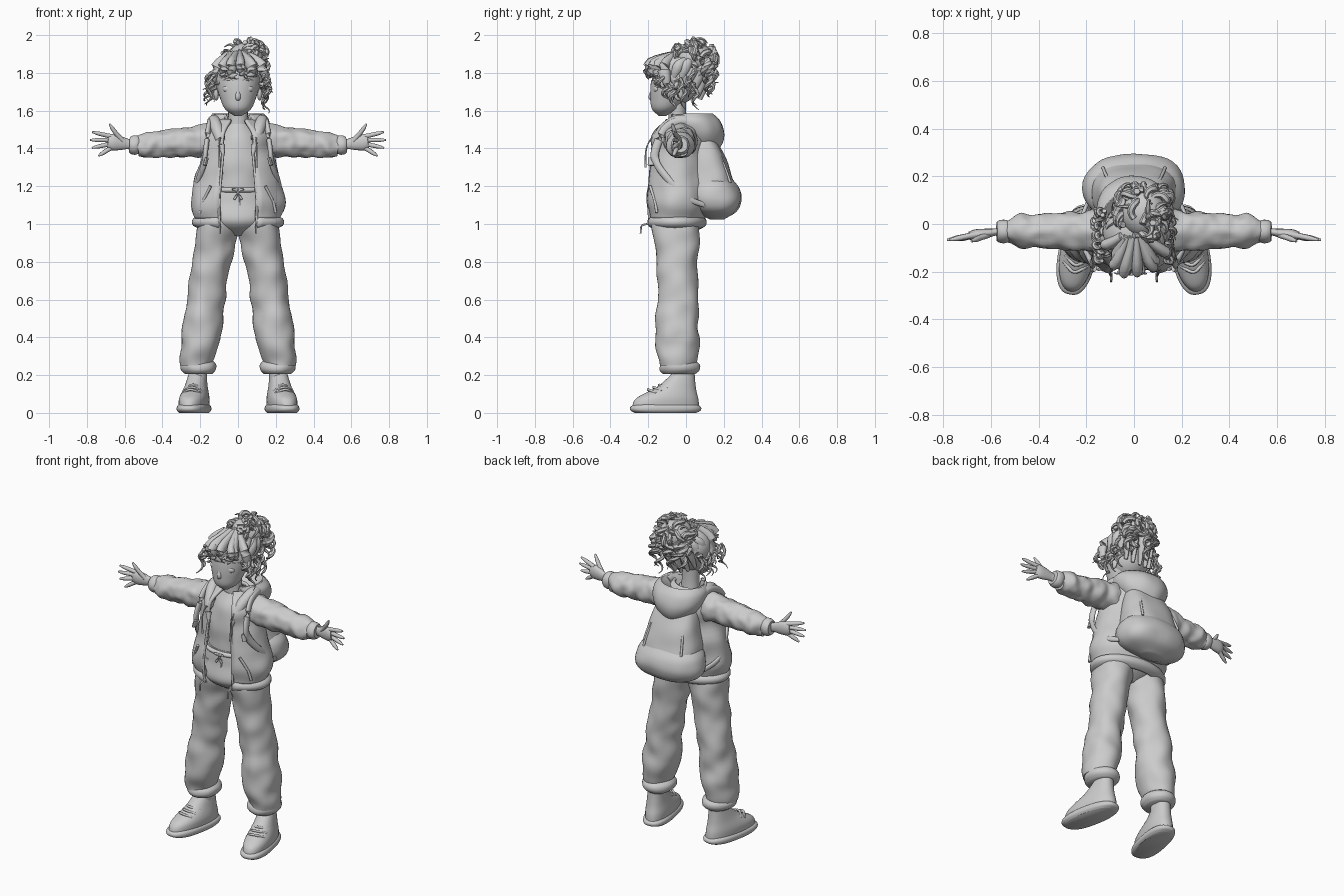
import bpy, bmesh, math, random
from math import sin, cos, pi, tau
from mathutils import Vector, Matrix, noise

random.seed(7)
cube = bpy.data.objects.get("Cube")
if cube:
    bpy.data.objects.remove(cube)

grey = (0.6, 0.6, 0.6, 1)
clay = bpy.data.materials.new("plain_grey")
clay.use_nodes = True
clay.diffuse_color = grey
clay.node_tree.nodes["Principled BSDF"].inputs["Base Color"].default_value = grey


def sample(keys, t):
    """Point or number at fraction t of a smooth spline through evenly spaced keys."""
    last = len(keys) - 1
    if last == 0:
        return keys[0]
    start = min(int(t * last), last - 1)
    t = t * last - start
    around = [keys[min(max(start + step, 0), last)] for step in (-1, 0, 1, 2)]
    a, b, c, d = [Vector(key) if isinstance(key, tuple) else key for key in around]
    slope_in, slope_out = (c - a) / 2, (d - b) / 2
    bend = c - b - slope_in
    pull = slope_out - slope_in - bend * 2
    return b + slope_in * t + bend * t * t + pull * t * t * (t - 1)


def skin(bm, rings, closed=True):
    rows = [[bm.verts.new(point) for point in ring] for ring in rings]
    count = len(rows[0])
    for low, high in zip(rows, rows[1:]):
        for i in range(count if closed else count - 1):
            j = (i + 1) % count
            bm.faces.new((low[i], low[j], high[j], high[i]))
    if closed:
        bm.faces.new(rows[0][::-1])
        bm.faces.new(rows[-1])


def finish(name, bm, mirror=False, solid=0, place=None):
    bmesh.ops.recalc_face_normals(bm, faces=bm.faces)
    if place:
        bm.transform(place)
    mesh = bpy.data.meshes.new(name)
    bm.to_mesh(mesh)
    bm.free()
    mesh.materials.append(clay)
    part = bpy.data.objects.new(name, mesh)
    bpy.context.collection.objects.link(part)
    if solid:
        shell = part.modifiers.new("thickness", "SOLIDIFY")
        shell.thickness, shell.offset = solid, 0
    if mirror:
        part.modifiers.new("mirror", "MIRROR")
    bpy.ops.object.select_all(action="DESELECT")
    part.select_set(True)
    bpy.context.view_layer.objects.active = part
    bpy.ops.object.shade_smooth_by_angle(angle=math.radians(50))


def loft(name, centres, widths, depths, steps=24, sides=40, square=1, gap=0, fold=0, **options):
    """Stack of flat ovals: depths scale the widths, gap opens the front, fold creases cloth."""
    bm, rings = bmesh.new(), []
    for step in range(steps + 1):
        t = step / steps
        centre, width, depth = sample(centres, t), sample(widths, t), sample(depths, t)
        ring = []
        for i in range(sides):
            angle = -pi / 2 + gap + (tau - 2 * gap) * i / (sides - 1 if gap else sides)
            c, s = cos(angle), sin(angle)
            point = centre + Vector((width * math.copysign(abs(c) ** square, c),
                                     width * depth * math.copysign(abs(s) ** square, s), 0))
            crease = fold * noise.noise(point * 10)
            ring.append(point + Vector((c, s, 0)) * crease)
        rings.append(ring)
    skin(bm, rings, not gap)
    finish(name, bm, **options)


def band(name, centre, width, depth, height, **options):
    lift = Vector((0, 0, height / 2))
    centres = [tuple(Vector(centre) - lift), tuple(Vector(centre) + lift)]
    loft(name, centres, [width * 0.8, width, width, width * 0.8], [depth], steps=9, **options)


def tubes(name, paths, radii, steps=12, sides=8, flat=1, fold=0, **options):
    bm = bmesh.new()
    for path in paths:
        points = [sample(path, step / steps) for step in range(steps + 1)]
        rings = []
        for step, point in enumerate(points):
            along = (points[min(step + 1, steps)] - points[max(step - 1, 0)]).normalized()
            across = along.cross(Vector((0, 1, 0) if abs(along.z) > 0.9 else (0, 0, 1))).normalized()
            up = across.cross(along)
            radius = sample(radii, step / steps)
            ring = []
            for k in range(sides):
                spoke = across * cos(tau * k / sides) * flat + up * sin(tau * k / sides)
                crease = fold * noise.noise((point + spoke * radius) * 20)
                ring.append(point + spoke * (radius + crease))
            rings.append(ring)
        skin(bm, rings)
    finish(name, bm, **options)


def ball(name, centre, size, mirror=False):
    bm = bmesh.new()
    bmesh.ops.create_uvsphere(bm, u_segments=24, v_segments=16, radius=1)
    finish(name, bm, mirror, place=Matrix.Translation(centre) @ Matrix.Diagonal((*size, 1)))


# Head and face
ball("skull", (0, -.055, 1.76), (.122, .125, .13))
loft("jaw", [(0, -.125, 1.572), (0, -.06, 1.76)], [.02, .07, .095, .112, .12], [.98, 1.04])
loft("neck", [(0, -.04, 1.45), (0, -.05, 1.66)], [.065, .052, .055], [.9])
tubes("nose", [[(0, -.165, 1.73), (0, -.184, 1.675), (0, -.17, 1.655)]], [.006, .015, .01], sides=14)
ball("eyelid", (.048, -.152, 1.715), (.034, .022, .022), True)
tubes("brow", [[(.02, -.175, 1.755), (.05, -.168, 1.765), (.085, -.145, 1.755)]], [.003, .006, .003], mirror=True)
tubes("lips", [[(-.03, -.158, 1.625), (0, -.17, z), (.03, -.158, 1.625)] for z in (1.62, 1.63)], [.003, .006, .003])
ball("ear", (.115, -.04, 1.69), (.014, .026, .037), True)

# Hair: cap, locks swept up to the bun, fringe, loose curls
ball("hair_cap", (0, -.035, 1.785), (.132, .118, .118))
bun_centre = Vector((.04, .045, 1.875))
head_centre = Vector((0, -.04, 1.75))


def curl(start, end, turns, wide):
    """Corkscrew path that widens towards its end."""
    start, end = Vector(start), Vector(end)
    side = (end - start).orthogonal().normalized()
    other = (end - start).normalized().cross(side)
    count, phase = int(turns * 5) + 2, random.uniform(0, tau)
    path = []
    for i in range(count + 1):
        t = i / count
        angle = phase + t * turns * tau
        swing = (side * cos(angle) + other * sin(angle)) * wide * (t + 1) / 2
        path.append(tuple(start.lerp(end, t) + swing))
    return path


locks, fringe, wisps, side_curls, tails, bun = [], [], [], [], [], []
lock_count = 18
for i in range(lock_count):
    angle = tau * i / lock_count
    way = Vector((cos(angle), sin(angle), 0))
    root = head_centre + way * .115 - Vector((0, 0, .09 * max(way.y, 0)))
    top = bun_centre + way * .05
    middle = root.lerp(top, .5) + way * random.uniform(.025, .04) + Vector((0, 0, .025))
    locks.append([tuple(root), tuple(middle), tuple(top)])
for s in (-.95, -.75, -.5, -.3, -.08, .2, .42, .6, .8, 1):
    back = s * s
    sweep = random.uniform(-.03, .03)
    tip = Vector((s * .145 + sweep, .15 * back - .2, random.uniform(1.78, 1.82) - .06 * back))
    hook = tip + Vector((math.copysign(.035, -sweep), -.015, random.uniform(-.02, .02)))
    bulge = (s * .12 + sweep, .11 * back - .185, 1.845 - .02 * back)
    fringe.append([(s * .05, -.05, 1.895), bulge, tuple(tip), tuple(hook)])
    wisps.append(curl(tip + Vector((0, .02, .03)), hook - Vector((0, 0, .02)), 1, .018))
for side in (-1, 1):
    for i in range(11):
        x, y, z = side * random.uniform(.12, .15), i * .02 - .15, random.uniform(1.73, 1.82)
        end = (x + side * .02, y, z - random.uniform(.07, .16))
        side_curls.append(curl((x, y, z), end, random.uniform(1, 2), .018))
for i in range(15):
    x = random.uniform(-.06, .15)
    end = (x, random.uniform(.1, .17), random.uniform(1.66, 1.78))
    tails.append(curl((x, .1, 1.87), end, 2, .024))
for i in range(50):
    way = Vector([random.gauss(0, 1) for axis in "xyz"]).normalized()
    side = way.orthogonal().normalized()
    side.rotate(Matrix.Rotation(random.uniform(0, tau), 3, way))
    spot = bun_centre + Vector((way.x * .1, way.y * .105, way.z * .088))
    bun.append(curl(spot - side * .055, spot + side * .055, 1, .024))
tubes("hair_locks", locks, [.012, .028, .015], flat=.7)
tubes("fringe", fringe, [.025, .036, .02, .004], sides=12, flat=.7)
tubes("fringe_wisps", wisps, [.008, .007, .002], steps=20, sides=6)
tubes("side_curls", side_curls, [.01, .009, .002], steps=30, sides=6)
tubes("back_curls", tails, [.018, .016, .003], steps=30, sides=6)
ball("bun_core", bun_centre, (.095, .1, .085))
tubes("bun_curls", bun, [.014, .014, .003], steps=20, sides=6)

# Shirt and trousers
loft("shirt", [(0, -.05, 1.12), (0, -.04, 1.53)], [.15, .15, .15, .12, .065], [.75, .85], fold=.008)
loft("hips", [(0, -.06, .94), (0, -.05, 1.2)], [.06, .19, .18, .16], [.85, .7, .75])
band("waistband", (0, -.052, 1.18), .167, .78, .04)
tubes("waist_tie", [[(0, -.185, 1.18), (s * .03, -.195, 1.185), (0, -.185, 1.17), (s * .02, -.19, 1.13)]
                    for s in (-1, 1)], [.006])
tubes("fly_seam", [[(.01, -.18, 1.15), (.01, -.176, 1.04), (0, -.15, .97)]], [.004])
loft("trouser_leg", [(.222, -.05, .25), (.16, -.045, .66), (.085, -.058, 1.12)],
     [.08, .105, .1, .1, .105, .112, .085], [1.12, 1.12, 1.05, 1.25], steps=48, fold=.016, mirror=True)
band("trouser_cuff", (.207, -.038, .24), .093, 1.08, .07, fold=.012, mirror=True)

# Shoes
loft("ankle", [(.207, -.03, .14), (.207, -.03, .24)], [.042], [1.2], mirror=True)
splay = Matrix.Translation((.212, 0, 0)) @ Matrix.Rotation(math.radians(11), 4, "Z")
loft("shoe_sole", [(0, -.11, 0), (0, -.11, .045)], [.07, .08, .08, .07], [2.35], square=.8, mirror=True, place=splay)
loft("shoe_upper", [(0, -.11, .03), (0, -.1, .08), (0, -.05, .14), (0, -.016, .205)],
     [.072, .073, .058, .046], [2.5, 2.25, 1.75, 1.35], square=.9, mirror=True, place=splay)
laces = []
for row in range(4):
    y, z = -.08 - row * .03, .14 - row * .012
    laces.append([(-.05, y, z), (0, y - .035, z + .02), (.05, y, z)])
tubes("shoe_laces", laces, [.007], mirror=True, place=splay)

# Jacket: open shell, hem, sleeves, hood and trims
loft("jacket_body", [(0, -.055, 1.03), (0, -.035, 1.55)], [.22, .24, .22, .19, .18, .09], [.65, .8],
     gap=.42, fold=.016, solid=.016)
band("jacket_hem", (0, -.055, 1.01), .23, .66, .06, gap=.44, solid=.02)
tubes("zip_edge", [[(.098, -.19, .985), (.1, -.198, 1.1), (.09, -.19, 1.25), (.078, -.18, 1.38)]], [.007], mirror=True)
tubes("zip_pull", [[(.096, -.205, 1), (.096, -.235, .99), (.096, -.24, .95)]], [.005], mirror=True)
tubes("pocket_welt", [[(.145, -.19, 1.2), (.185, -.165, 1.12), (.2, -.155, 1.06)]], [.008], mirror=True)
tubes("sleeve", [[(.09, -.03, 1.45), (.53, -.03, 1.41)]], [.07, .09, .083, .077, .07, .068, .05],
      steps=50, sides=32, fold=.013, mirror=True)
tubes("sleeve_cuff", [[(.525, -.03, 1.417), (.575, -.03, 1.42)]], [.045, .05, .048, .04],
      sides=24, fold=.004, mirror=True)
loft("hood", [(0, .12, 1.36), (0, .03, 1.58)], [.02, .07, .12, .15, .155, .13], [.85], gap=.5, fold=.01, solid=.014)
loft("hood_lining", [(0, -.02, 1.5), (0, .03, 1.58)], [.07, .1, .13], [.9], gap=.5, solid=.01)
tubes("hood_lapel", [[(.125, .02, 1.545), (.125, -.06, 1.54), (.1, -.14, 1.47), (.078, -.18, 1.37)]],
      [.03, .033, .03, .008], sides=14, mirror=True)
tubes("drawstring", [[(.095, -.18, 1.46), (.1, -.21, 1.4), (.096, -.215, 1.3)]], [.004, .004, .006], mirror=True)

# Hands
tubes("palm", [[(.555, -.03, 1.42), (.69, -.05, 1.436)]], [.03, .027, .037, .043, .032], sides=16, flat=.55, mirror=True)
fingers = [[(.61, -.045, 1.44), (.65, -.06, 1.485), (.68, -.072, 1.53)]]
for i, reach in enumerate((.772, .783, .773, .738)):
    root_z, tip_z = 1.462 - i * .018, 1.487 - i * .042
    fingers.append([(.665, -.045, root_z), ((.665 + reach) / 2, -.056, (root_z + tip_z) / 2), (reach, -.067, tip_z)])
tubes("fingers", fingers, [.014, .012, .011, .005], sides=10, mirror=True)

# Backpack
loft("backpack_pouch", [(0, .165, 1.025), (0, .15, 1.12), (0, .135, 1.24)], [.07, .18, .215, .205, .16],
     [.55, .66, .7], square=.85, fold=.008)
loft("backpack_body", [(0, .14, 1.14), (0, .085, 1.5)], [.18, .175, .155, .13, .08], [.74, .7, .45],
     square=.75, fold=.008)
tubes("flap_seam", [[(.13, .235, 1.22), (.11, .19, 1.34), (.07, .135, 1.46)]], [.007], mirror=True)
tubes("backpack_strap", [[(.13, .08, 1.5), (.145, 0, 1.545), (.155, -.1, 1.515), (.17, -.16, 1.4), (.18, -.155, 1.32),
                          (.215, -.08, 1.22), (.225, 0, 1.14), (.19, .1, 1.1)]],
      [.022, .022, .014], steps=32, sides=12, flat=.6, mirror=True)
tubes("strap_buckle", [[(.165, -.18, 1.35), (.175, -.183, 1.31)]], [.02], flat=.5, mirror=True)
